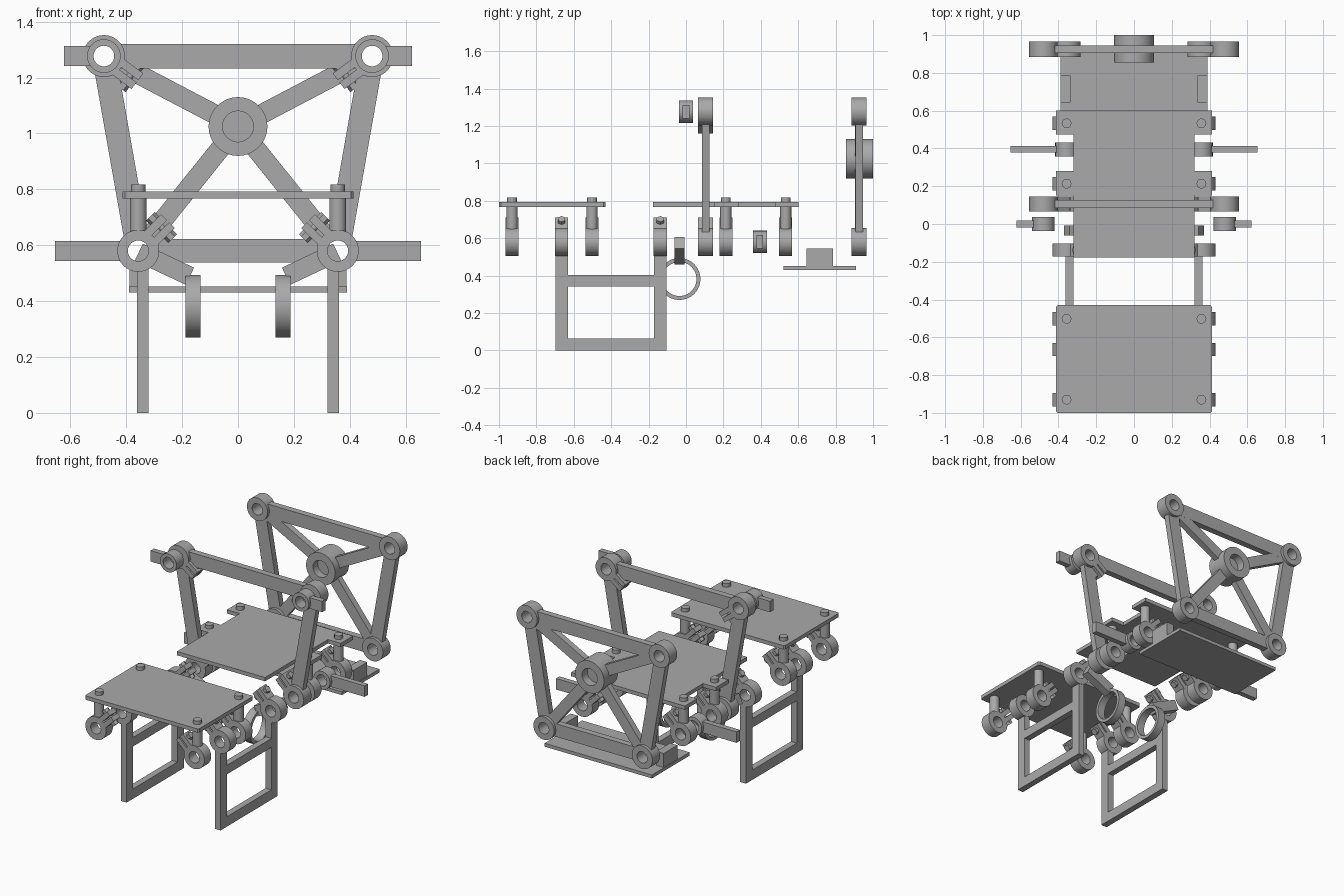
import bpy, bmesh, math
from mathutils import Vector, Matrix

cube = bpy.data.objects.get("Cube")
if cube:
    bpy.data.objects.remove(cube, do_unlink=True)

grey = bpy.data.materials.new("plain grey")
grey.use_nodes = True
colour = (0.4, 0.4, 0.4, 1)
grey.diffuse_color = colour
grey.node_tree.nodes["Principled BSDF"].inputs["Base Color"].default_value = colour

LOW = (0.357, 0.58)      # lower tube axis (x, z)
TOP = (0.48, 1.277)      # upper tube axis
HUB = (0, 1.025)
HOLE = 0.037


def finish(name, bm, smooth=False):
    bmesh.ops.recalc_face_normals(bm, faces=bm.faces)
    mesh = bpy.data.meshes.new(name)
    bm.to_mesh(mesh)
    bm.free()
    ob = bpy.data.objects.new(name, mesh)
    bpy.context.collection.objects.link(ob)
    mesh.materials.append(grey)
    if smooth:
        bpy.ops.object.select_all(action='DESELECT')
        ob.select_set(True)
        bpy.context.view_layer.objects.active = ob
        bpy.ops.object.shade_smooth_by_angle(angle=math.radians(35))
    return ob


def box(name, x, y, z):
    """Box from three (low, high) ranges."""
    bm = bmesh.new()
    size = [abs(r[1] - r[0]) for r in (x, y, z)]
    mid = [(r[0] + r[1]) / 2 for r in (x, y, z)]
    bmesh.ops.create_cube(bm, size=1, matrix=Matrix.Translation(mid) @ Matrix.Diagonal((*size, 1)))
    return finish(name, bm)


def beam(name, a, b, y, width, depth, start=0, end=0):
    """Flat bar between two (x, z) points, trimmed at both ends."""
    p, q = Vector((a[0], y, a[1])), Vector((b[0], y, b[1]))
    d = (q - p).normalized()
    p, q = p + d * start, q - d * end
    side = Vector((0, 1, 0)).cross(d)
    rot = Matrix((d, Vector((0, 1, 0)), side)).transposed().to_4x4()
    bm = bmesh.new()
    bmesh.ops.create_cube(bm, size=1, matrix=Matrix.Translation((p + q) / 2) @ rot
                          @ Matrix.Diagonal(((q - p).length, depth, width, 1)))
    return finish(name, bm)


def ring(name, centre, axis, outer, inner, length, n=48):
    """Hollow cylinder, spun from a rectangular section."""
    axis = Vector(axis)
    out = Vector((0, 0, 1))
    c = Vector(centre)
    bm = bmesh.new()
    section = [bm.verts.new(c + out * r + axis * h) for r, h in
               ((inner, -length / 2), (outer, -length / 2), (outer, length / 2), (inner, length / 2))]
    edges = [bm.edges.new((section[i], section[(i + 1) % 4])) for i in range(4)]
    bmesh.ops.spin(bm, geom=section + edges, cent=c, axis=axis, angle=math.tau,
                   steps=n, use_merge=True)
    bmesh.ops.remove_doubles(bm, verts=bm.verts, dist=1e-5)
    return finish(name, bm, True)


def rod(name, a, b, radius, n=32):
    a, b = Vector(a), Vector(b)
    rot = (b - a).to_track_quat('Z', 'Y').to_matrix().to_4x4()
    bm = bmesh.new()
    bmesh.ops.create_cone(bm, cap_ends=True, segments=n, radius1=radius, radius2=radius,
                          depth=(b - a).length, matrix=Matrix.Translation((a + b) / 2) @ rot)
    return finish(name, bm, n > 8)


def clamp(name, s, at, y, angle, radius=0.075, width=0.07):
    """Split ring with two jaws and a cross bolt; angle points inward."""
    c = (s * at[0], at[1])
    ring(name + "_ring", (c[0], y, c[1]), (0, 1, 0), radius, HOLE, width)
    t = math.radians(angle)
    d = Vector((-s * math.cos(t), math.sin(t)))
    n = Vector((-d.y, d.x))
    for k in (-1, 1):
        o = Vector(c) + n * k * 0.02
        beam(name + "_jaw", o + d * 0.05, o + d * 0.15, y, 0.03, width)
    m = Vector(c) + d * 0.118
    for k in (-1, 1):
        p, q = m + n * k * 0.03, m + n * k * 0.056
        rod(name + "_bolt_head", (p.x, y, p.y), (q.x, y, q.y), 0.022, 6)
    p, q = m - n * 0.035, m + n * 0.035
    rod(name + "_bolt", (p.x, y, p.y), (q.x, y, q.y), 0.012)


def plate(name, outline, z0, z1):
    """Extruded flat panel, mirrored from its right-hand outline."""
    pts = outline + [(-x, y) for x, y in reversed(outline)]
    bm = bmesh.new()
    face = bm.faces.new([bm.verts.new((x, y, z0)) for x, y in pts])
    new = bmesh.ops.extrude_face_region(bm, geom=[face])["geom"]
    bmesh.ops.translate(bm, vec=(0, 0, z1 - z0),
                        verts=[v for v in new if isinstance(v, bmesh.types.BMVert)])
    return finish(name, bm)


# Upper and lower panels
plate("front_plate", [(0.405, -1), (0.413, -0.99), (0.413, -0.44), (0.405, -0.43)], 0.768, 0.793)
plate("middle_plate", [(0.32, -0.177), (0.32, 0.15), (0.413, 0.15), (0.413, 0.28), (0.32, 0.28),
                       (0.32, 0.475), (0.413, 0.475), (0.413, 0.602)], 0.768, 0.793)
plate("rear_tray", [(0.39, 0.52), (0.39, 0.91)], 0.43, 0.452)

# Rear frame crossbars and hub
REAR, MID = 0.925, 0.105
for y, label in ((REAR, "rear"), (MID, "middle")):
    beam(label + "_top_bar", (-TOP[0], TOP[1]), TOP, y, 0.088, 0.042, 0.06, 0.06)
beam("rear_bottom_bar", (-LOW[0], LOW[1]), LOW, REAR, 0.085, 0.042, 0.06, 0.06)
ring("rear_hub", (0, 0.928, HUB[1]), (0, 1, 0), 0.105, 0.055, 0.144, 64)
rod("hub_web", (0, 0.905, HUB[1]), (0, 0.945, HUB[1]), 0.06)

for s in (-1, 1):
    side = "left" if s > 0 else "right"
    low, top = (s * LOW[0], LOW[1]), (s * TOP[0], TOP[1])

    # Rear frame corners, struts and diagonals
    for pt, r, label in ((low, 0.075, "lower"), (top, 0.075, "upper")):
        ring(f"{side}_rear_{label}_ring", (pt[0], REAR, pt[1]), (0, 1, 0), r, HOLE, 0.08)
        beam(f"{side}_rear_{label}_diagonal", HUB, pt, REAR, 0.07, 0.041, 0.07, 0.06)
    for y, label in ((REAR, "rear"), (MID, "middle")):
        beam(f"{side}_{label}_upright", low, top, y, 0.085, 0.04, 0.06, 0.06)

    # Middle frame clamps
    clamp(side + "_middle_upper_clamp", s, TOP, MID, -37, 0.075, 0.08)
    clamp(side + "_middle_lower_clamp", s, LOW, MID, 45, 0.075, 0.08)

    # Plate supports
    for y in (-0.93, -0.502, 0.213, 0.533):
        clamp(side + "_plate_clamp", s, LOW, y, 45)
        rod(side + "_plate_post", (low[0], y, 0.64), (low[0], y, 0.77), 0.03)
        rod(side + "_plate_bolt", (low[0], y, 0.79), (low[0], y, 0.817), 0.026, 12)

    # Leg frame hanging from two clamps
    xs = (s * 0.32, s * 0.362)
    for y0, y1 in ((-0.698, -0.632), (-0.17, -0.105)):
        clamp(side + "_leg_clamp", s, LOW, (y0 + y1) / 2, 45)
        box(side + "_leg_post", xs, (y0, y1), (0, 0.53))
    for z in ((0, 0.065), (0.343, 0.402)):
        box(side + "_leg_rail", xs, (-0.632, -0.17), z)

    # Hanging hoop on a sloped arm
    ring(side + "_hoop", (s * 0.161, -0.035, 0.382), (1, 0, 0), 0.112, 0.091, 0.053, 64)
    beam(side + "_hoop_arm", (s * 0.355, 0.575), (s * 0.172, 0.489), -0.035, 0.068, 0.054)

    # Outward arms on small rings
    for pt, y, tip, label in ((top, 0, 0.622, "upper"), (low, 0.395, 0.655, "lower")):
        ring(f"{side}_{label}_arm_ring", (pt[0], y, pt[1]), (0, 1, 0), 0.06, HOLE, 0.075)
        beam(f"{side}_{label}_arm", pt, (s * tip, pt[1]), y, 0.072, 0.035, 0.052)

    # Upright block on the rear tray
    box(side + "_tray_block", (s * 0.335, s * 0.388), (0.643, 0.785), (0.45, 0.545))
